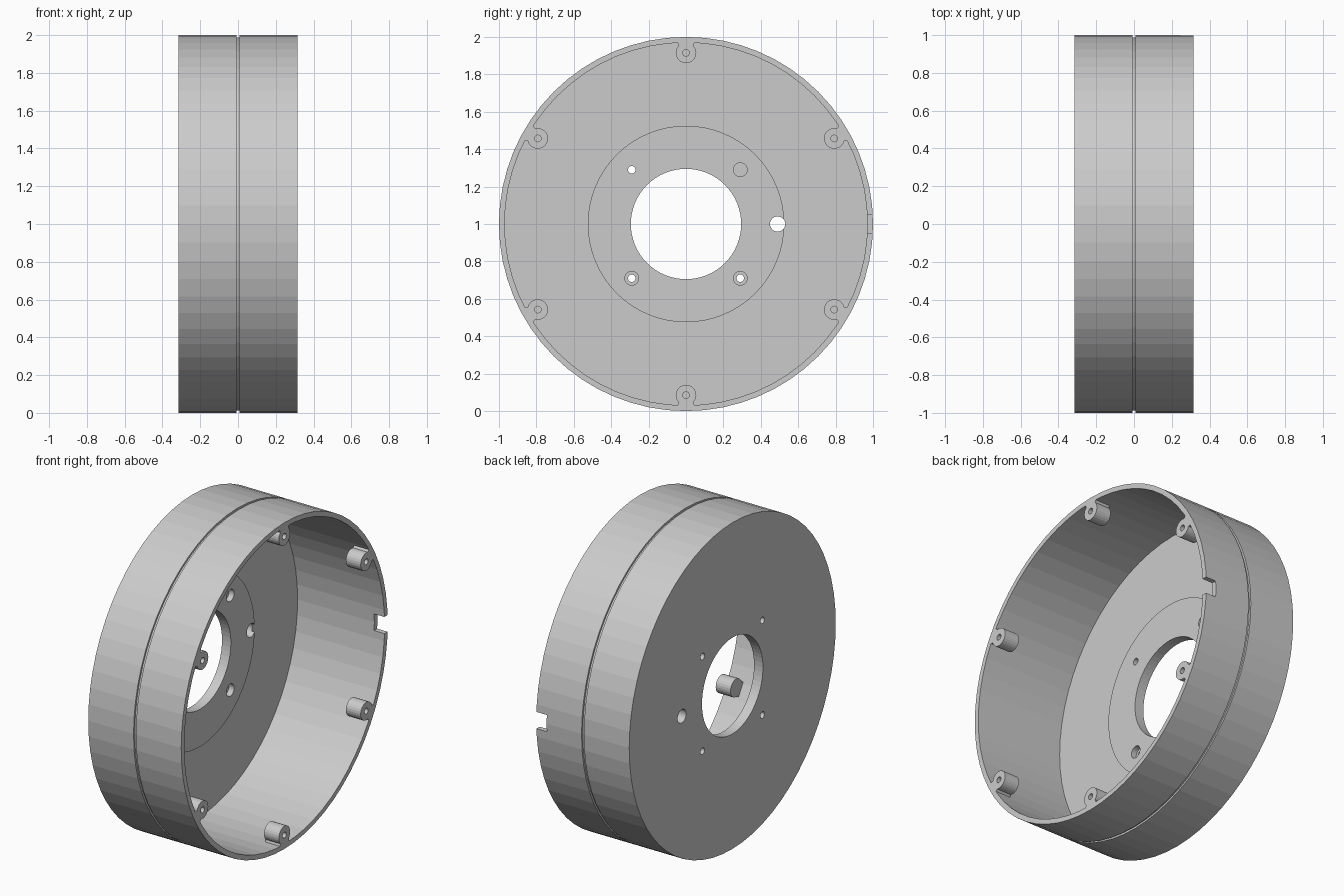
import bpy, bmesh
from math import sin, cos, tau, radians

if "Cube" in bpy.data.objects:
    bpy.data.objects.remove(bpy.data.objects["Cube"])

H = 0.315          # half length along x
SEG = 64           # sides of the drum


def finish(bm, name):
    bmesh.ops.recalc_face_normals(bm, faces=bm.faces)
    me = bpy.data.meshes.new(name)
    bm.to_mesh(me)
    bm.free()
    ob = bpy.data.objects.new(name, me)
    bpy.context.collection.objects.link(ob)
    return ob


def prism(bm, pts, x0, x1):
    """Extrude a closed (y, z) outline along x; z is measured from the axis."""
    a = [bm.verts.new((x0, y, z + 1)) for y, z in pts]
    b = [bm.verts.new((x1, y, z + 1)) for y, z in pts]
    n = len(pts)
    bm.faces.new(a)
    bm.faces.new(b[::-1])
    for i in range(n):
        j = (i + 1) % n
        bm.faces.new((a[i], b[i], b[j], a[j]))


def circle(y, z, r, n=24):
    return [(y + r * cos(tau * i / n), z + r * sin(tau * i / n)) for i in range(n)]


def boolean(ob, bm, op):
    """Apply a boolean with the given tool mesh, then discard the tool."""
    tool = finish(bm, "tool")
    tool.hide_render = True
    mod = ob.modifiers.new(op, 'BOOLEAN')
    mod.operation, mod.solver, mod.object = op, 'EXACT', tool
    bpy.context.view_layer.update()
    dg = bpy.context.evaluated_depsgraph_get()
    me = bpy.data.meshes.new_from_object(ob.evaluated_get(dg))
    ob.modifiers.clear()
    ob.data = me
    bpy.data.objects.remove(tool)


# Drum: plate, raised centre pad, thin wall and outer groove as one lathe profile
profile = [(-H, .295), (-H, 1), (-.008, 1), (-.008, .988), (.008, .988), (.008, 1),
           (H, 1), (H, .97), (-.275, .97), (-.275, .525), (-.255, .525), (-.255, .295)]
bm = bmesh.new()
rings = [[bm.verts.new((x, r * cos(tau * i / SEG), 1 + r * sin(tau * i / SEG)))
          for x, r in profile] for i in range(SEG)]
for i in range(SEG):
    p, q = rings[i], rings[(i + 1) % SEG]
    for k in range(len(profile)):
        m = (k + 1) % len(profile)
        bm.faces.new((p[k], p[m], q[m], q[k]))
drum = finish(bm, "drum_housing")

# Six screw bosses, flush with the rim and necked into the wall
boss_angles = [radians(30 + 60 * i) for i in range(6)]
bm = bmesh.new()
for a in boss_angles:
    local = [(.055 * cos(radians(t)), .055 * sin(radians(t))) for t in range(45, 316, 15)]
    local += [(.066, -.048), (.066, .048)]
    pts = [((.915 + u) * cos(a) - v * sin(a), (.915 + u) * sin(a) + v * cos(a))
           for u, v in local]
    prism(bm, pts, H - .1, H)
boolean(drum, bm, 'UNION')

# Blind boss holes, plate holes, cable hole and rim notch
corners = [(y, z) for y in (-.29, .29) for z in (-.29, .29)]
bm = bmesh.new()
for a in boss_angles:
    prism(bm, circle(.915 * cos(a), .915 * sin(a), .018, 16), H - .08, H + .05)
for y, z in corners:
    prism(bm, circle(y, z, .02), -.4, -.2)
prism(bm, circle(.49, 0, .041), -.4, -.2)
prism(bm, [(.9, -.05), (1.1, -.05), (1.1, .052), (.9, .052)], H - .07, H + .05)
boolean(drum, bm, 'DIFFERENCE')

# Counterbores on the inside of the plate holes
bm = bmesh.new()
for y, z in corners:
    prism(bm, circle(y, z, .037), -.29, -.2)
boolean(drum, bm, 'DIFFERENCE')
